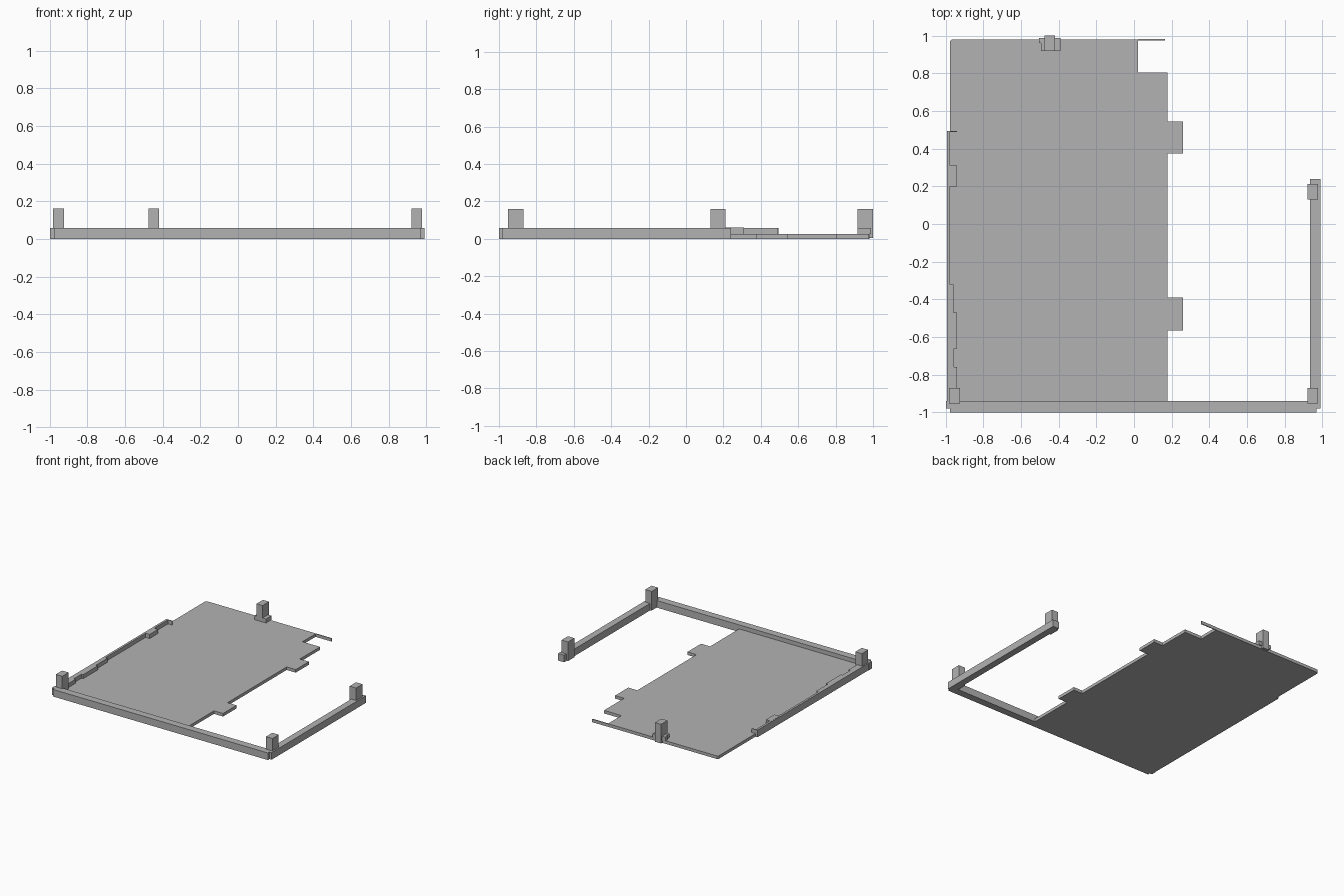
import bpy
import bmesh

cube = bpy.data.objects.get("Cube")
if cube:
    bpy.data.objects.remove(cube, do_unlink=True)

grey = bpy.data.materials.new("plain grey")
grey.use_nodes = True
colour = (0.45, 0.45, 0.45, 1)
grey.diffuse_color = colour
grey.node_tree.nodes["Principled BSDF"].inputs["Base Color"].default_value = colour

FLOOR_TOP = 0.025
RAIL_TOP = 0.058
POST_TOP = 0.16


def prism(name, outline, z0, z1):
    """Extrude a flat outline from z0 up to z1."""
    bm = bmesh.new()
    face = bm.faces.new([bm.verts.new((x, y, z0)) for x, y in outline])
    geom = bmesh.ops.extrude_face_region(bm, geom=[face])["geom"]
    top = [v for v in geom if isinstance(v, bmesh.types.BMVert)]
    bmesh.ops.translate(bm, verts=top, vec=(0, 0, z1 - z0))
    bmesh.ops.recalc_face_normals(bm, faces=bm.faces)
    mesh = bpy.data.meshes.new(name)
    bm.to_mesh(mesh)
    bm.free()
    mesh.materials.append(grey)
    obj = bpy.data.objects.new(name, mesh)
    bpy.context.collection.objects.link(obj)
    return obj


def box(name, x0, x1, y0, y1, z0, z1):
    return prism(name, [(x0, y0), (x1, y0), (x1, y1), (x0, y1)], z0, z1)


# Floor plate with two edge tabs and a notched back corner
edge, tab = 0.178, 0.26
floor = [(-0.976, -0.94), (edge, -0.94)]
for y0, y1 in ((-0.565, -0.39), (0.375, 0.545)):
    floor += [(edge, y0), (tab, y0), (tab, y1), (edge, y1)]
floor += [(edge, 0.805), (0.02, 0.805), (0.02, 0.98),
          (-0.966, 0.98), (-0.976, 0.97)]
prism("floor_plate", floor, 0, FLOOR_TOP)
box("back_edge_strip", 0.02, 0.165, 0.974, 0.981, 0, FLOOR_TOP)

# Front rail with stepped corners
prism("front_rail", [(-0.976, -1), (0.97, -1), (0.97, -0.98), (0.99, -0.98),
                     (0.99, -0.94), (-0.997, -0.94), (-0.997, -0.98),
                     (-0.976, -0.98)], 0, RAIL_TOP)

# Right rail, standing alone
box("side_rail", 0.935, 0.99, -0.94, 0.24, 0, RAIL_TOP)

# Thin side wall, its stepped thickening and end hook
box("side_wall", -0.994, -0.976, -0.94, 0.495, 0, RAIL_TOP)
prism("wall_steps", [(-0.976, -0.94), (-0.94, -0.94), (-0.94, -0.76),
                     (-0.955, -0.76), (-0.955, -0.66), (-0.94, -0.66),
                     (-0.94, -0.47), (-0.957, -0.47), (-0.957, -0.32),
                     (-0.976, -0.32)], FLOOR_TOP, RAIL_TOP)
box("wall_hook", -0.976, -0.94, 0.489, 0.495, FLOOR_TOP, RAIL_TOP)
box("wall_clip", -0.988, -0.94, 0.2, 0.31, FLOOR_TOP, RAIL_TOP + 0.001)

# Upright posts
for name, x0, x1, y0, y1, z0 in (
        ("front_right_post", -0.983, -0.925, -0.952, -0.87, FLOOR_TOP),
        ("front_left_post", 0.92, 0.978, -0.952, -0.87, 0.003),
        ("side_left_post", 0.92, 0.978, 0.13, 0.212, 0.003),
        ("back_post", -0.475, -0.42, 0.918, 1.0, 0.003)):
    box(name, x0, x1, y0, y1, z0, POST_TOP)

# Stepped foot around the back post
prism("back_post_foot", [(-0.493, 0.918), (-0.39, 0.918), (-0.39, 0.988),
                         (-0.505, 0.988), (-0.505, 0.96), (-0.493, 0.96)],
      FLOOR_TOP, RAIL_TOP)
